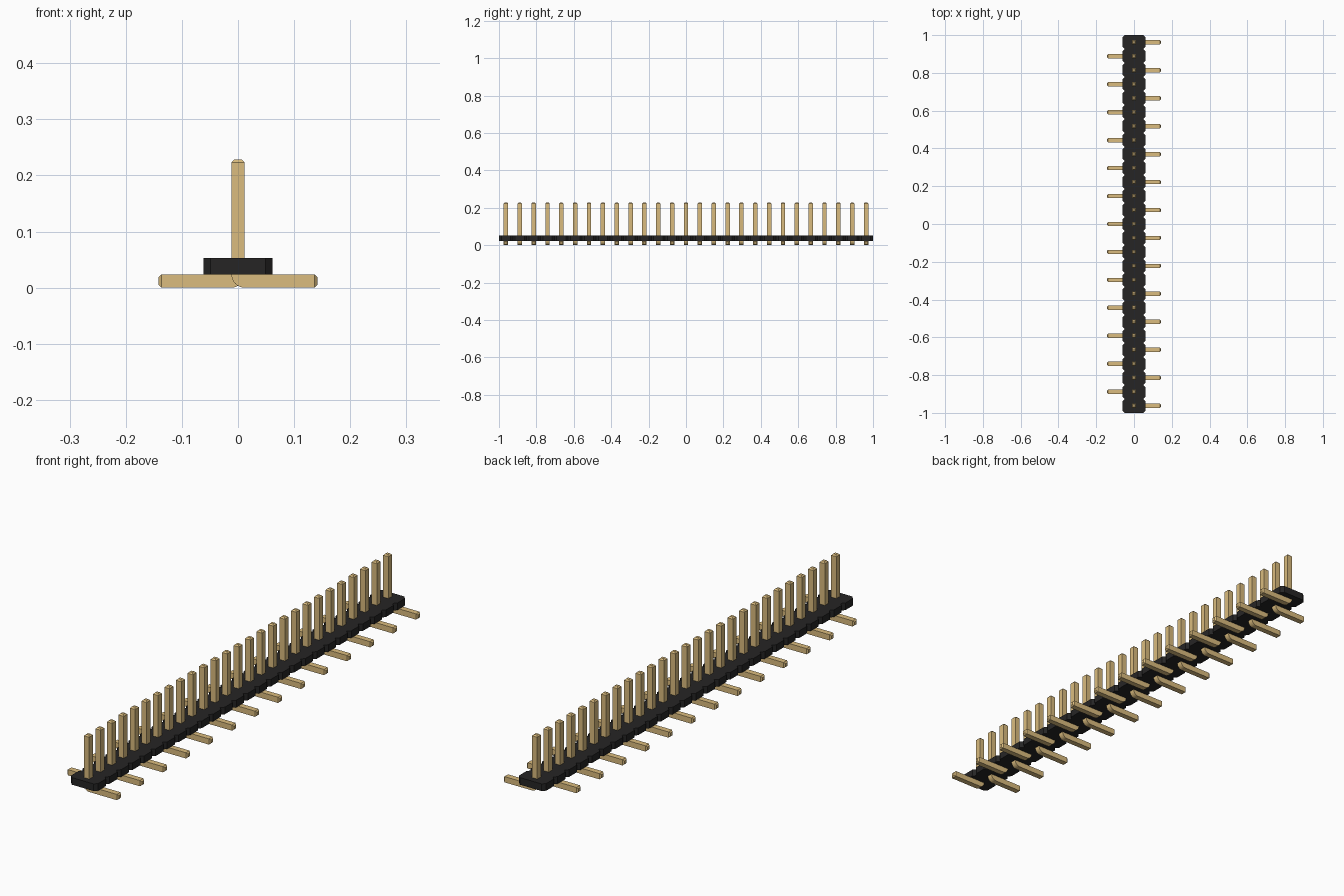
import bpy, bmesh, math

if "Cube" in bpy.data.objects:
    bpy.data.objects.remove(bpy.data.objects["Cube"], do_unlink=True)

COUNT = 27
PITCH = 2.0 / COUNT
HW = 0.0117            # half thickness of a pin
TIP = 0.0055           # chamfer on pin ends
PIN_TOP = 0.2285
ARM_END = 0.142
BODY_HALF = 0.0612
BODY_Z0, BODY_Z1 = 2 * HW, 0.0525
CORNER = 0.0125        # chamfer between body segments


def material(name, rgb):
    m = bpy.data.materials.new(name)
    m.use_nodes = True
    col = (*rgb, 1.0)
    m.diffuse_color = col
    m.node_tree.nodes["Principled BSDF"].inputs["Base Color"].default_value = col
    return m


def finish(bm, name, mat):
    bmesh.ops.remove_doubles(bm, verts=bm.verts, dist=1e-5)
    bmesh.ops.recalc_face_normals(bm, faces=bm.faces)
    me = bpy.data.meshes.new(name)
    bm.to_mesh(me)
    bm.free()
    me.materials.append(mat)
    ob = bpy.data.objects.new(name, me)
    bpy.context.collection.objects.link(ob)
    return ob


black = material("black plastic", (0.0192, 0.0185, 0.0185))
gold = material("gold metal", (0.708, 0.504, 0.210))

# Housing: a row of eight-sided segments joined along their short edges
bm = bmesh.new()
w, h, c = BODY_HALF, PITCH / 2, CORNER
octagon = [(w, -h + c), (w, h - c), (w - c, h), (-w + c, h),
           (-w, h - c), (-w, -h + c), (-w + c, -h), (w - c, -h)]
for i in range(COUNT):
    yc = -1 + PITCH * (i + 0.5)
    bm.faces.new([bm.verts.new((x, yc + y, BODY_Z0)) for x, y in octagon])
bmesh.ops.remove_doubles(bm, verts=bm.verts, dist=1e-5)
top = bmesh.ops.extrude_face_region(bm, geom=list(bm.faces), use_keep_orig=True)
moved = [v for v in top["geom"] if isinstance(v, bmesh.types.BMVert)]
bmesh.ops.translate(bm, verts=moved, vec=(0, 0, BODY_Z1 - BODY_Z0))
finish(bm, "housing", black)


def pin_mesh():
    """Square bar: upright post, rounded heel, and a foot along +x."""
    t = HW - TIP
    # Each section: inner point, outer point (x, z), half width in y
    sections = [((t, PIN_TOP), (-t, PIN_TOP), t),
                ((HW, PIN_TOP - TIP), (-HW, PIN_TOP - TIP), HW)]
    steps = 6
    for k in range(steps + 1):
        a = math.pi / 2 * k / steps
        outer = (HW - 2 * HW * math.cos(a), 2 * HW - 2 * HW * math.sin(a))
        sections.append(((HW, 2 * HW), outer, HW))
    sections += [((ARM_END - TIP, 2 * HW), (ARM_END - TIP, 0), HW),
                 ((ARM_END, HW + t), (ARM_END, HW - t), t)]
    bm = bmesh.new()
    rings = []
    for (ix, iz), (ox, oz), y in sections:
        rings.append([bm.verts.new(p) for p in
                      ((ix, -y, iz), (ix, y, iz), (ox, y, oz), (ox, -y, oz))])
    for a, b in zip(rings, rings[1:]):
        for k in range(4):
            n = (k + 1) % 4
            bm.faces.new((a[k], a[n], b[n], b[k]))
    bm.faces.new(rings[0])
    bm.faces.new(rings[-1])
    return bm


# Pins: feet alternate right and left along the row
pin = finish(pin_mesh(), "pin_01", gold)
bpy.context.view_layer.objects.active = pin
pin.select_set(True)
bpy.ops.object.shade_smooth_by_angle(angle=math.radians(30))
for i in range(COUNT):
    ob = pin if i == 0 else pin.copy()
    if i:
        ob.name = f"pin_{i + 1:02d}"
        bpy.context.collection.objects.link(ob)
    ob.location = (0, -1 + PITCH * (i + 0.5), 0)
    ob.rotation_euler = (0, 0, math.pi * (i % 2))
